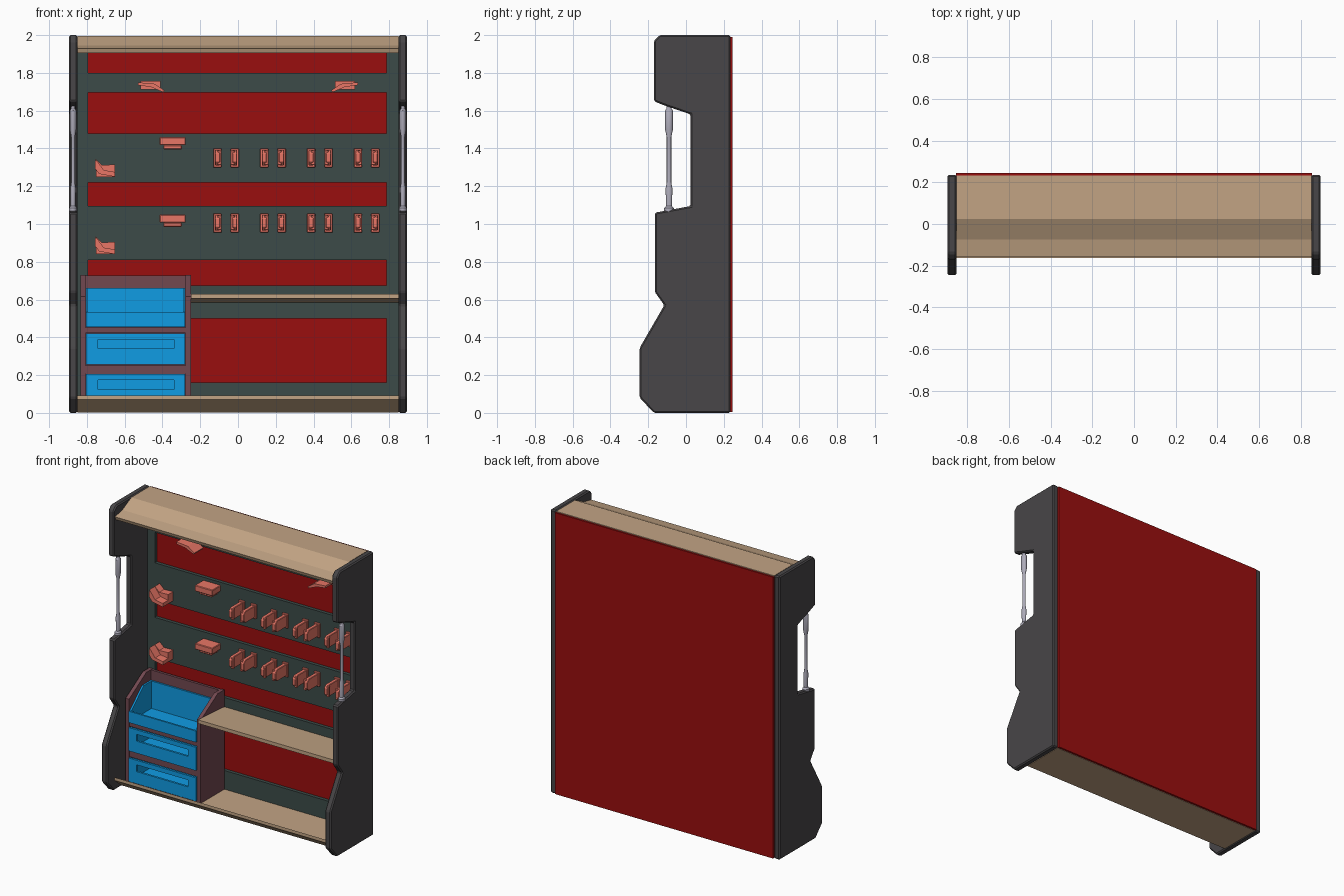
import bpy, bmesh, math
from mathutils import Vector

if "Cube" in bpy.data.objects:
    bpy.data.objects.remove(bpy.data.objects["Cube"])


def material(name, hex_rgb):
    m = bpy.data.materials.new(name)
    c = [((hex_rgb >> s) & 255) / 255 for s in (16, 8, 0)]
    m.diffuse_color = [v / 12.92 if v < .04045 else ((v + .055) / 1.055) ** 2.4 for v in c] + [1]
    m.use_nodes = True
    m.node_tree.nodes["Principled BSDF"].inputs["Base Color"].default_value = m.diffuse_color
    return m


RED = material("red", 0x9A0E0E)
GREEN = material("dark_green", 0x3C4B48)
TAN = material("tan", 0xC2A484)
DARK = material("charcoal", 0x484648)
MAROON = material("maroon", 0x724850)
BLUE = material("blue", 0x109CE4)
SALMON = material("salmon", 0xE87666)
SILVER = material("silver", 0xAEACBA)


def finish(bm, name, mat, bevel=0):
    bmesh.ops.recalc_face_normals(bm, faces=bm.faces)
    me = bpy.data.meshes.new(name)
    bm.to_mesh(me)
    bm.free()
    me.materials.append(mat)
    ob = bpy.data.objects.new(name, me)
    bpy.context.collection.objects.link(ob)
    if bevel:
        mod = ob.modifiers.new("bevel", 'BEVEL')
        mod.width, mod.segments, mod.limit_method = bevel, 1, 'ANGLE'
    return ob


def add_prism(bm, pts, axis, lo, hi):
    """Extrude a profile: axis 'x' takes (y, z) points, axis 'y' takes (x, z)."""
    def co(p):
        return (lo, *p) if axis == 'x' else (p[0], lo, p[1])
    f = bm.faces.new([bm.verts.new(co(p)) for p in pts])
    ext = bmesh.ops.extrude_face_region(bm, geom=[f])
    d = Vector((hi - lo, 0, 0) if axis == 'x' else (0, hi - lo, 0))
    bmesh.ops.translate(bm, vec=d, verts=[v for v in ext['geom'] if isinstance(v, bmesh.types.BMVert)])


def add_box(bm, x0, x1, y0, y1, z0, z1):
    add_prism(bm, [(x0, z0), (x1, z0), (x1, z1), (x0, z1)], 'y', y0, y1)


def prism(name, mat, pts, axis, lo, hi, bevel=0):
    bm = bmesh.new()
    add_prism(bm, pts, axis, lo, hi)
    return finish(bm, name, mat, bevel)


def boxes(name, mat, dims, bevel=0):
    bm = bmesh.new()
    for d in dims:
        add_box(bm, *d)
    return finish(bm, name, mat, bevel)


def pierced_panel(name, mat, xs, zs, holes, y0, y1):
    """Flat panel on a grid of cuts, with the listed cells left open."""
    bm = bmesh.new()
    v = [[bm.verts.new((x, y0, z)) for z in zs] for x in xs]
    for i in range(len(xs) - 1):
        for j in range(len(zs) - 1):
            if (i, j) not in holes:
                bm.faces.new((v[i][j], v[i + 1][j], v[i + 1][j + 1], v[i][j + 1]))
    ext = bmesh.ops.extrude_face_region(bm, geom=bm.faces[:])
    bmesh.ops.translate(bm, vec=(0, y1 - y0, 0),
                        verts=[e for e in ext['geom'] if isinstance(e, bmesh.types.BMVert)])
    return finish(bm, name, mat)


# Side panels with the notch and stepped front
SIDE = [(-.17, 0), (.235, 0), (.235, 2), (-.14, 2), (-.17, 1.97), (-.17, 1.65),
        (-.12, 1.63), (.025, 1.58), (.025, 1.095), (-.165, 1.06), (-.165, .64),
        (-.115, .57), (-.245, .345), (-.245, .08)]
for side, s in (("left", -1), ("right", 1)):
    prism(f"{side}_side_panel", DARK, SIDE, 'x', s * .85, s * .895, .008)

# Struts spanning the notches
STRUT = [(.026, 1.065), (.026, 1.085), (.016, 1.095), (.018, 1.19), (.012, 1.22),
         (.012, 1.46), (.021, 1.50), (.021, 1.60), (.014, 1.61), (.014, 1.645)]
for side, s in (("left", -1), ("right", 1)):
    bm = bmesh.new()
    N = 20
    rings = [[bm.verts.new((s * .873 + r * .8 * math.cos(k * math.tau / N),
                            -.09 + r * math.sin(k * math.tau / N), z)) for k in range(N)]
             for r, z in STRUT]
    for a, b in zip(rings, rings[1:]):
        for k in range(N):
            bm.faces.new((a[k], a[(k + 1) % N], b[(k + 1) % N], b[k]))
    bm.faces.new(rings[0])
    bm.faces.new(rings[-1])
    ob = finish(bm, f"{side}_strut", SILVER)
    bpy.context.view_layer.objects.active = ob
    ob.select_set(True)
    bpy.ops.object.shade_smooth_by_angle(angle=math.radians(30))
    ob.select_set(False)

# Back board and the slotted panel in front of it
boxes("back_board", RED, [(-.852, .852, .23, .245, .005, 1.99)])
pierced_panel("slotted_panel", GREEN, [-.85, -.793, .785, .85],
              [.02, .16, .5, .675, .81, 1.095, 1.22, 1.48, 1.695, 1.8, 1.91, 1.975],
              {(1, j) for j in (1, 3, 5, 7, 9)}, .205, .229)

# Header, floor and middle shelf
prism("header_board", TAN, [(.232, 1.995), (.025, 1.995), (-.075, 1.945), (-.158, 1.928),
                            (-.15, 1.905), (-.075, 1.922), (.02, 1.97), (.232, 1.97)], 'x', -.85, .85)
prism("floor_board", TAN, [(.229, .003), (-.08, .003), (-.163, .07), (-.163, .092),
                           (-.07, .028), (.229, .028)], 'x', -.85, .85)
prism("middle_shelf", TAN, [(.205, .585), (-.09, .605), (-.09, .63), (.205, .61)], 'x', -.25, .85)

# Drawer cabinet
CAB = [(.205, .028), (.205, .73), (.13, .73), (-.06, .615), (-.06, .028)]
for name, a in (("left", -.835), ("right", -.277)):
    prism(f"cabinet_{name}_wall", MAROON, CAB, 'x', a, a + .027)
boxes("cabinet_back", MAROON, [(-.81, -.275, .185, .204, .03, .728)])
boxes("cabinet_shelves", MAROON, [(-.81, -.275, -.055, .19, z0, z1)
                                  for z0, z1 in ((.028, .038), (.207, .252), (.422, .453))])

# Two slotted drawers
for name, z in (("lower", .04), ("upper", .255)):
    pierced_panel(f"{name}_drawer_front", BLUE, [-.805, -.742, -.34, -.28],
                  [z, z + .085, z + .133, z + .165], {(1, 1)}, -.07, -.055)
    boxes(f"{name}_drawer_body", BLUE, [(-.805, -.28, -.055, .18, z, z + .012),
                                        (-.805, -.793, -.055, .18, z + .012, z + .15),
                                        (-.292, -.28, -.055, .18, z + .012, z + .15),
                                        (-.793, -.292, .168, .18, z + .012, z + .15)])

# Open top bin with sloping sides
boxes("top_bin_body", BLUE, [(-.805, -.28, -.07, -.057, .455, .535),
                             (-.805, -.28, -.057, .18, .455, .467),
                             (-.805, -.28, .168, .18, .467, .66)])
for name, a in (("left", -.805), ("right", -.292)):
    prism(f"top_bin_{name}_wall", BLUE, [(-.057, .467), (.168, .467), (.168, .66), (.08, .66), (-.057, .535)],
          'x', a, a + .012)

# Paired hooks in two rows
for r, z in enumerate((1.3, .955)):
    for i in range(4):
        cx = -.063 + i * .248
        for side, s in (("left", -1), ("right", 1)):
            bm = bmesh.new()
            m = cx + s * .046
            add_prism(bm, [(.205, z + .01), (.09, z + .01), (.07, z + .03), (.07, z + .075),
                           (.09, z + .092), (.205, z + .092)], 'x', m - .013, m + .013)
            add_box(bm, m - .022, m + .022, .19, .206, z, z + .1)
            xs = sorted((m + s * .0, m - s * .022))
            add_box(bm, *xs, .075, .09, z + .012, z + .09)
            finish(bm, f"{side}_pair_hook_{r}_{i}", SALMON, .003)

# Clips and corner brackets
BRACKET = [(-.755, 1.345), (-.72, 1.312), (-.65, 1.315), (-.65, 1.25), (-.752, 1.25),
           (-.752, 1.283), (-.758, 1.295)]
for r, dz in enumerate((0, -.41)):
    boxes(f"clip_{r}", SALMON, [(-.415, -.277, .11, .206, 1.417 + dz, 1.46 + dz),
                                (-.395, -.297, .13, .206, 1.395 + dz, 1.417 + dz)], .004)
    bm = bmesh.new()
    add_prism(bm, [(x, z + dz) for x, z in BRACKET], 'y', .15, .206)
    add_prism(bm, [(-.755, 1.345 + dz), (-.71, 1.285 + dz), (-.65, 1.275 + dz), (-.65, 1.25 + dz),
                   (-.735, 1.265 + dz), (-.758, 1.295 + dz)], 'y', .09, .15)
    finish(bm, f"corner_bracket_{r}", SALMON)

# Slanted top hooks, mirrored about the panel centre
for side, s in (("left", 1), ("right", -1)):
    c = .052
    bm = bmesh.new()
    add_prism(bm, [(c + s * (x - c), z) for x, z in
                   ((-.515, 1.712), (-.41, 1.712), (-.41, 1.757), (-.515, 1.757))], 'y', .17, .206)
    add_prism(bm, [(c + s * (x - c), z) for x, z in
                   ((-.53, 1.735), (-.46, 1.725), (-.395, 1.697), (-.39, 1.708),
                    (-.44, 1.742), (-.53, 1.75))], 'y', .07, .17)
    finish(bm, f"{side}_slanted_hook", SALMON)
